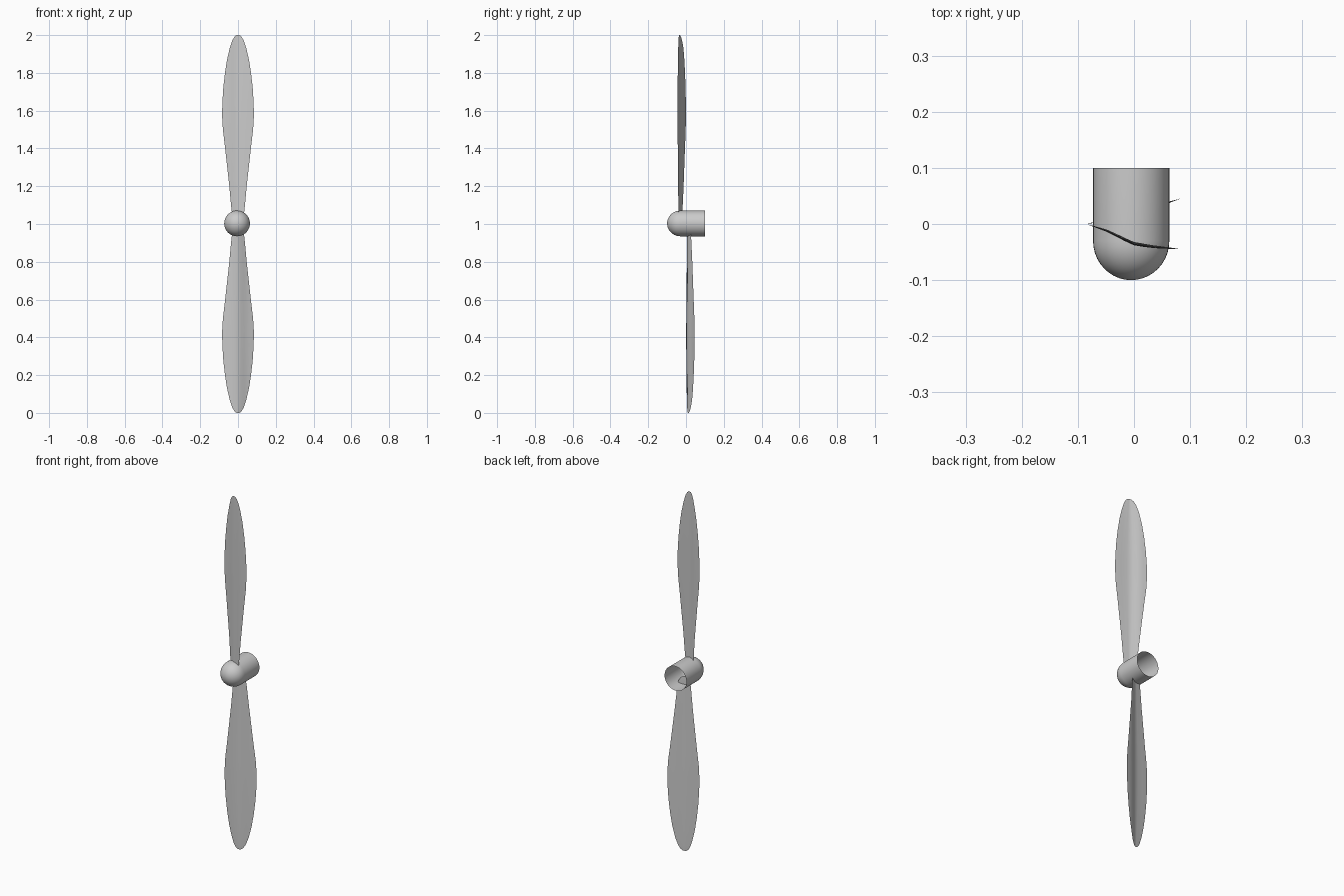
import bpy, bmesh, math

if "Cube" in bpy.data.objects:
    bpy.data.objects.remove(bpy.data.objects["Cube"])

CX, CZ, R = -0.005, 1.003, 0.068      # hub axis and radius


def finish(name, bm):
    bmesh.ops.recalc_face_normals(bm, faces=bm.faces)
    mesh = bpy.data.meshes.new(name)
    bm.to_mesh(mesh)
    bm.free()
    ob = bpy.data.objects.new(name, mesh)
    bpy.context.collection.objects.link(ob)
    bpy.ops.object.select_all(action='DESELECT')
    ob.select_set(True)
    bpy.context.view_layer.objects.active = ob
    bpy.ops.object.shade_smooth_by_angle(angle=math.radians(35))
    return ob


def lerp(points, x):
    for (x0, y0), (x1, y1) in zip(points, points[1:]):
        if x <= x1:
            return y0 + (y1 - y0) * (x - x0) / (x1 - x0)
    return points[-1][1]


# Hub: bullet-shaped shell, open at the back
bm = bmesh.new()
profile = [(R, 0.1)] + [(R * math.cos(a), -0.03 - 0.07 * math.sin(a))
                        for a in (i * math.pi / 20 for i in range(11))]
verts = [bm.verts.new((CX + r, y, CZ)) for r, y in profile]
edges = [bm.edges.new(pair) for pair in zip(verts, verts[1:])]
bmesh.ops.spin(bm, geom=verts + edges, cent=(CX, 0, CZ), axis=(0, 1, 0),
               angle=math.tau, steps=40)
bmesh.ops.remove_doubles(bm, verts=bm.verts, dist=1e-5)
finish("hub", bm)

# Blade outline: (distance from the centre, half width)
outline = [(0.02, 0.008), (0.027, 0.02), (0.045, 0.029), (0.07, 0.034),
           (0.2, 0.046), (0.3, 0.057), (0.4, 0.068), (0.5, 0.08),
           (0.57, 0.084), (0.64, 0.083), (0.72, 0.078), (0.8, 0.069),
           (0.87, 0.058), (0.93, 0.044), (0.97, 0.031), (0.99, 0.02),
           (1.0, 0.008)]
# Curved chord of the blade: (x, y)
camber = [(-0.085, 0.0), (-0.045, -0.013), (-0.02, -0.026), (0.0, -0.035),
          (0.03, -0.04), (0.085, -0.045)]


def blade(name, sign, shift):
    """Thin lens sections lofted along the span; sign -1 turns it half round."""
    bm = bmesh.new()
    n = 10
    rings = []
    for r, w in outline:
        ring = []
        for k in range(2 * n):
            t = -1 + 2 * (k if k <= n else 2 * n - k) / n
            side = 1 if k <= n else -1
            y = lerp(camber, t * w) + side * 0.035 * w * (1 - t * t)
            ring.append(bm.verts.new((sign * t * w, y + shift, 1 + sign * r)))
        rings.append(ring)
    for a, b in zip(rings, rings[1:]):
        for k in range(2 * n):
            j = (k + 1) % (2 * n)
            bm.faces.new((a[k], a[j], b[j], b[k]))
    bm.faces.new(rings[0])
    bm.faces.new(rings[-1])
    finish(name, bm)


blade("upper_blade", 1, 0.0)
blade("lower_blade", -1, 0.046)
